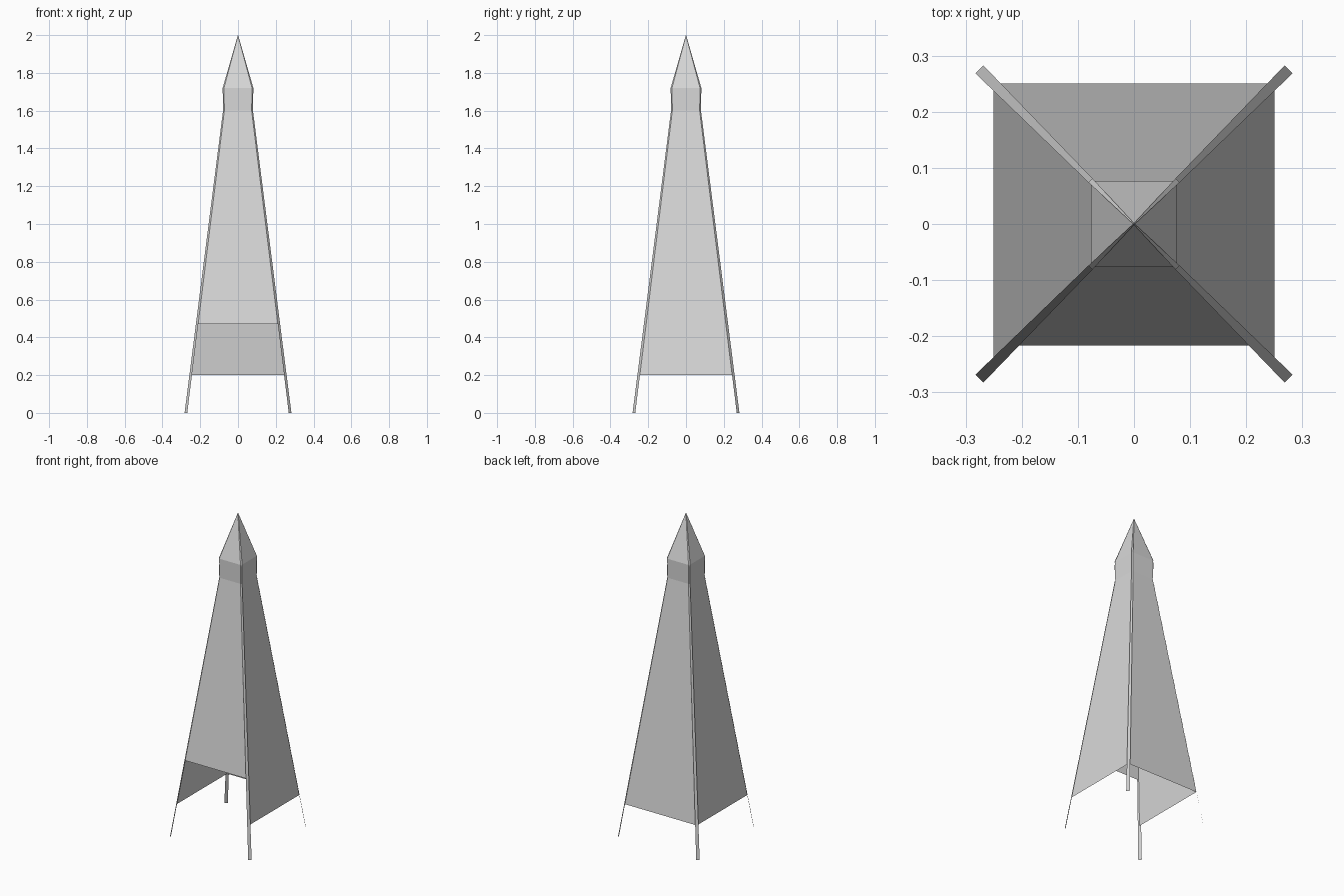
import bpy
from mathutils import Vector

if "Cube" in bpy.data.objects:
    bpy.data.objects.remove(bpy.data.objects["Cube"])

# Half-width of the square canopy at each height
RINGS = [(0.20, 0.25), (1.60, 0.075), (1.72, 0.077), (2.0, 0.0)]
DOOR_Z = 0.47


def material(name, grey):
    m = bpy.data.materials.new(name)
    m.diffuse_color = (grey, grey, grey, 1)
    m.use_nodes = True
    m.node_tree.nodes["Principled BSDF"].inputs["Base Color"].default_value = m.diffuse_color
    return m


def build(name, verts, faces, mat):
    me = bpy.data.meshes.new(name)
    me.from_pydata(verts, [], faces)
    me.materials.append(mat)
    ob = bpy.data.objects.new(name, me)
    bpy.context.collection.objects.link(ob)
    return ob


fabric = material("grey fabric", 0.69)
pole_grey = material("pole grey", 0.62)

# Four canopy walls; the front one stops higher to leave the entrance open
WALLS = {
    "front_wall": ((-1, -1), (1, -1)),
    "right_wall": ((1, -1), (1, 1)),
    "back_wall": ((1, 1), (-1, 1)),
    "left_wall": ((-1, 1), (-1, -1)),
}
for name, (a, b) in WALLS.items():
    rings = list(RINGS)
    if name == "front_wall":
        t = (DOOR_Z - 0.20) / 1.40
        rings[0] = (DOOR_Z, 0.25 + t * (0.075 - 0.25))
    verts = []
    for z, r in rings[:-1]:
        verts += [(a[0] * r, a[1] * r, z), (b[0] * r, b[1] * r, z)]
    verts.append((0, 0, 2.0))
    faces = [(0, 1, 3, 2), (2, 3, 5, 4), (4, 5, 6)]
    build(name, verts, faces, fabric)

# Four flat tapering corner poles that follow the canopy edge to the tip
POLE = [(0.0, 0.275, 0.010), (1.60, 0.075, 0.005),
        (1.72, 0.077, 0.005), (2.0, 0.0, 0.001)]
CORNERS = {"front_left_pole": (-1, -1), "front_right_pole": (1, -1),
           "back_right_pole": (1, 1), "back_left_pole": (-1, 1)}
for name, (sx, sy) in CORNERS.items():
    out = Vector((sx, sy, 0)).normalized()
    side = Vector((-out.y, out.x, 0))
    verts = []
    for z, r, w in POLE:
        centre = Vector((sx * r, sy * r, z)) + out * (0.001 if r else 0)
        verts += [centre - side * w, centre + side * w]
    faces = [(2 * i, 2 * i + 1, 2 * i + 3, 2 * i + 2) for i in range(3)]
    build(name, verts, faces, pole_grey)
